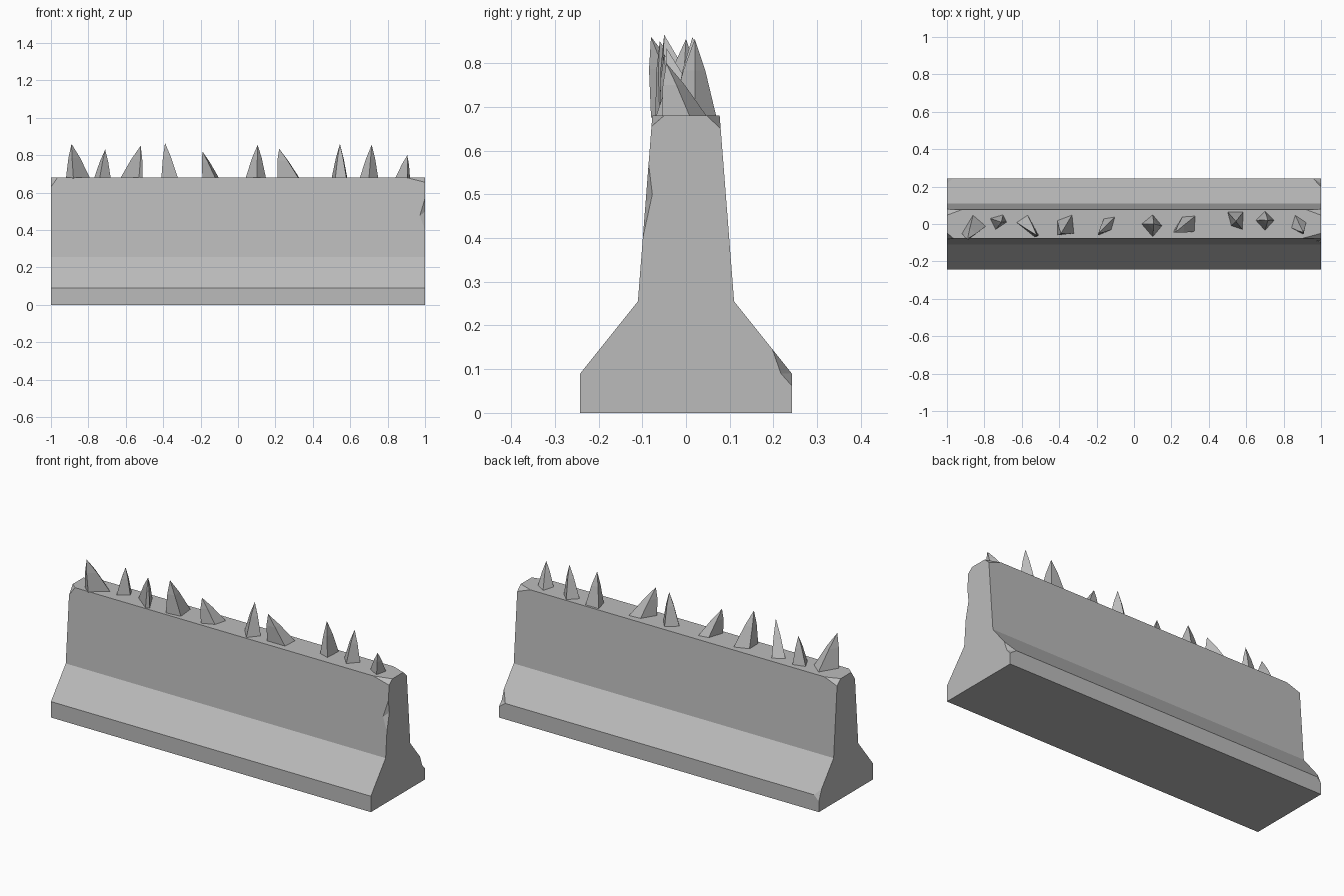
import bpy, bmesh
from mathutils import Vector

cube = bpy.data.objects.get("Cube")
if cube:
    bpy.data.objects.remove(cube, do_unlink=True)

concrete = bpy.data.materials.new("grey concrete")
concrete.use_nodes = True
GREY = (0.5, 0.5, 0.5, 1)
concrete.diffuse_color = GREY
concrete.node_tree.nodes["Principled BSDF"].inputs["Base Color"].default_value = GREY

TOP, BEND, LIP = 0.68, 0.255, 0.09
HALF_TOP, HALF_BEND, HALF_BASE = 0.077, 0.11, 0.242


def make_object(name, bm):
    bmesh.ops.recalc_face_normals(bm, faces=bm.faces)
    mesh = bpy.data.meshes.new(name)
    bm.to_mesh(mesh)
    bm.free()
    mesh.materials.append(concrete)
    obj = bpy.data.objects.new(name, mesh)
    bpy.context.collection.objects.link(obj)
    return obj


def wall_y(z):
    """Half thickness of the upper wall at a height."""
    return HALF_BEND + (HALF_TOP - HALF_BEND) * (z - BEND) / (TOP - BEND)


# Barrier: mirrored cross-section extruded along x
half = [(HALF_BASE, 0), (HALF_BASE, LIP), (HALF_BEND, BEND), (HALF_TOP, TOP)]
section = half + [(-y, z) for y, z in reversed(half)]
bm = bmesh.new()
end = bm.faces.new([bm.verts.new((-1, y, z)) for y, z in section])
side = bmesh.ops.extrude_face_region(bm, geom=[end])["geom"]
bmesh.ops.translate(bm, vec=(2, 0, 0), verts=[v for v in side if isinstance(v, bmesh.types.BMVert)])
barrier = make_object("barrier", bm)

# Chipped corners: each cutter is the hull of its rim and a point outside
chips = bmesh.new()


def chip(corner, rim):
    corner, rim = Vector(corner), [Vector(p) for p in rim]
    middle = sum(rim, Vector()) / len(rim)
    outside = corner + (corner - middle) * 2
    verts = [chips.verts.new(p) for p in rim + [outside]]
    bmesh.ops.convex_hull(chips, input=verts)


# end, side, drop down the edge, length along the edge, width across the top
for ex, sy, drop, length, width in [(1, -1, 0.025, 0.1, 0.027), (1, 1, 0.03, 0.08, 0.03),
                                    (-1, -1, 0.05, 0.035, 0.03), (-1, 1, 0.03, 0.08, 0.03)]:
    chip((ex, sy * HALF_TOP, TOP),
         [(ex, sy * wall_y(TOP - drop), TOP - drop),
          (ex - ex * length, sy * HALF_TOP, TOP),
          (ex, sy * (HALF_TOP - width), TOP)])

# Base corner chips at the back
chip((1, HALF_BASE, LIP), [(1, 0.197, 0.147), (1, 0.217, 0.09), (1, HALF_BASE, 0.062), (0.96, HALF_BASE, LIP)])
chip((-1, HALF_BASE, LIP), [(-1, 0.216, 0.123), (-1, HALF_BASE, 0.06), (-0.97, HALF_BASE, LIP)])

# Notch in the front edge of one end
chip((1, -wall_y(0.49), 0.49),
     [(1, -wall_y(0.57), 0.57), (1, -wall_y(0.4), 0.4), (1, -0.077, 0.5), (0.972, -wall_y(0.475), 0.475)])

cutter = make_object("chip_cutter", chips)
cutter.hide_render = True
mod = barrier.modifiers.new("chips", "BOOLEAN")
mod.operation, mod.solver, mod.object = "DIFFERENCE", "EXACT", cutter
bpy.context.view_layer.update()
carved = bpy.data.meshes.new_from_object(barrier.evaluated_get(bpy.context.evaluated_depsgraph_get()))
barrier.modifiers.clear()
barrier.data = carved
bpy.data.objects.remove(cutter, do_unlink=True)

# Spikes: tip followed by the four base corners
SPIKES = [
    ((-.89, -.08, .86), (-.92, -.05), (-.86, .05), (-.79, -.01), (-.88, -.08)),
    ((-.71, .01, .83), (-.77, .03), (-.70, .05), (-.68, .01), (-.74, -.03)),
    ((-.52, -.06, .85), (-.63, .01), (-.57, .05), (-.51, -.06), (-.53, -.07)),
    ((-.39, -.05, .865), (-.41, .02), (-.33, .05), (-.32, -.05), (-.41, -.06)),
    ((-.19, -.05, .82), (-.16, .03), (-.10, .04), (-.12, -.03), (-.19, -.06)),
    ((.105, 0, .855), (.04, 0), (.10, .05), (.15, -.01), (.10, -.07)),
    ((.22, -.045, .835), (.21, -.04), (.26, .04), (.33, .045), (.325, -.04)),
    ((.545, .015, .86), (.50, .065), (.585, .065), (.58, -.03), (.52, -.01)),
    ((.715, .02, .855), (.65, .02), (.70, .07), (.75, .02), (.70, -.035)),
    ((.905, -.045, .80), (.84, -.02), (.86, .05), (.92, .01), (.905, -.055)),
]
for i, (tip, *base) in enumerate(SPIKES, 1):
    tip = Vector(tip)
    foot = [Vector((x, y, TOP - 0.005)) for x, y in base]
    centre = sum(foot, Vector()) / 4
    # shoulder ring sits on the leaning axis, slightly fuller than a straight cone
    ring = [centre.lerp(tip, 0.6) + (p - centre) * 0.48 for p in foot]
    bm = bmesh.new()
    low = [bm.verts.new(p) for p in foot]
    mid = [bm.verts.new(p) for p in ring]
    apex = bm.verts.new(tip)
    bm.faces.new(low)
    for a in range(4):
        b = (a + 1) % 4
        bm.faces.new((low[a], low[b], mid[b], mid[a]))
        bm.faces.new((mid[a], mid[b], apex))
    make_object(f"spike_{i}", bm)
